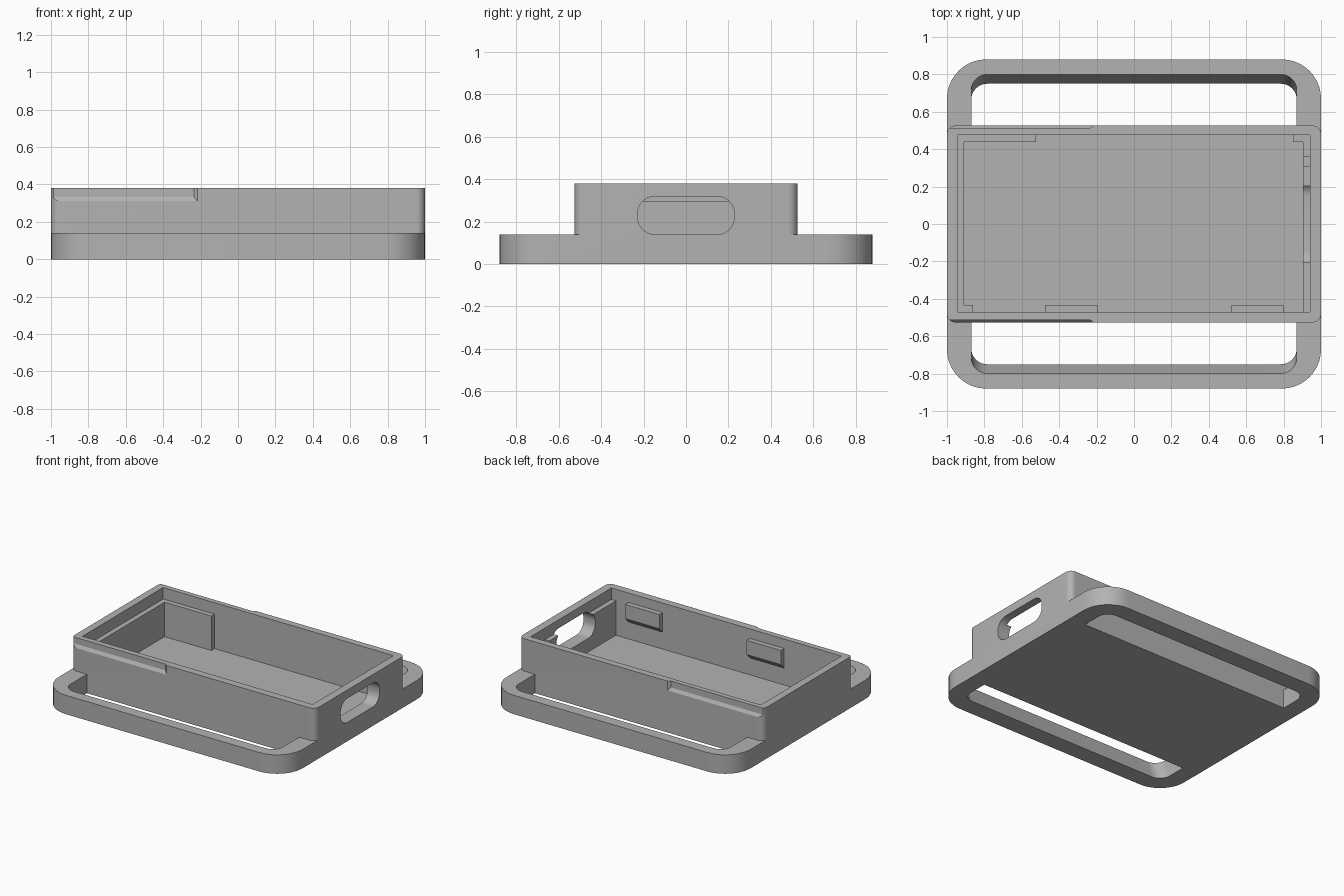
import bpy, bmesh, math

cube = bpy.data.objects.get("Cube")
if cube:
    bpy.data.objects.remove(cube, do_unlink=True)

grey = bpy.data.materials.new("plain grey")
grey.use_nodes = True
grey.diffuse_color = (0.45, 0.45, 0.45, 1)
grey.node_tree.nodes["Principled BSDF"].inputs["Base Color"].default_value = (0.45, 0.45, 0.45, 1)


def loft(name, ring_a, ring_b):
    """Closed solid between two rings with the same number of points."""
    bm = bmesh.new()
    a = [bm.verts.new(p) for p in ring_a]
    b = [bm.verts.new(p) for p in ring_b]
    bm.faces.new(a)
    bm.faces.new(b)
    for i in range(len(a)):
        j = (i + 1) % len(a)
        bm.faces.new((a[i], a[j], b[j], b[i]))
    bmesh.ops.recalc_face_normals(bm, faces=bm.faces)
    mesh = bpy.data.meshes.new(name)
    bm.to_mesh(mesh)
    bm.free()
    mesh.materials.append(grey)
    ob = bpy.data.objects.new(name, mesh)
    bpy.context.collection.objects.link(ob)
    return ob


def rounded(u0, u1, v0, v1, radii, steps=10):
    """Rounded rectangle; radii run from the low corner counter-clockwise."""
    pts = []
    spots = ((u0, v0, 1, 1), (u1, v0, -1, 1), (u1, v1, -1, -1), (u0, v1, 1, -1))
    for k, (u, v, su, sv) in enumerate(spots):
        r = radii[k]
        if r == 0:
            pts.append((u, v))
            continue
        for i in range(steps + 1):
            t = math.pi + (k + i / steps) * math.pi / 2
            pts.append((u + su * r + r * math.cos(t), v + sv * r + r * math.sin(t)))
    return pts


def slab(name, outline, z0, z1):
    return loft(name, [(x, y, z0) for x, y in outline], [(x, y, z1) for x, y in outline])


def block(name, x0, x1, y0, y1, z0, z1):
    return slab(name, rounded(x0, x1, y0, y1, (0, 0, 0, 0)), z0, z1)


def boolean(ob, other, operation="DIFFERENCE"):
    mod = ob.modifiers.new(operation.lower(), "BOOLEAN")
    mod.operation = operation
    mod.solver = "EXACT"
    mod.object = other
    bpy.context.view_layer.objects.active = ob
    bpy.ops.object.modifier_apply(modifier=mod.name)
    bpy.data.objects.remove(other, do_unlink=True)


def cable_hole(x0, x1):
    outline = rounded(-0.228, 0.228, 0.14, 0.318, (0.08,) * 4)
    return loft("hole_cutter", [(x0, y, z) for y, z in outline], [(x1, y, z) for y, z in outline])


FLOOR, SUPPORT = 0.04, 0.295

# Base plate joined with the raised tray
body = slab("tray_body", rounded(-1, 1, -0.88, 0.88, (0.21,) * 4), 0, 0.14)
tray = slab("tray_wall", rounded(-1, 1, -0.526, 0.526, (0.045,) * 4), 0.02, 0.38)
boolean(body, tray, "UNION")
boolean(body, block("cavity_cutter", -0.945, 0.94, -0.47, 0.475, FLOOR, 0.5))
boolean(body, cable_hole(0.9, 1.1))

for side in (-1, 1):
    # Strap slot with a sloping outer wall, carried past both plate faces
    rings = []
    for z in (-0.014, 0.14):
        outer = 0.75 + 0.05 * z / 0.14
        outline = rounded(-0.87, 0.87, 0.526, outer, (0, 0, 0.085, 0.085))
        rings.append([(x, side * y, z) for x, y in outline])
    rings = [rings[0] + [], rings[1]]
    slot = loft("slot_cutter", *rings)
    for v in slot.data.vertices:
        if v.co.z > 0.1:
            v.co.z = 0.141
    boolean(body, slot)
    # Shallow grip recess with bevelled ends under the rim
    inner = rounded(-1.1, -0.235, 0.333, 0.45, (0, 0, 0, 0))
    outer = rounded(-1.1, -0.195, 0.283, 0.45, (0, 0, 0, 0))
    boolean(body, loft("grip_cutter", [(x, side * 0.512, z) for x, z in inner],
                       [(x, side * 0.544, z) for x, z in outer]))

# Support ledges inside the tray, sunk slightly into the walls
E = 0.01
Z0 = FLOOR - E
left_outline = [(-0.945 - E, -0.47 - E), (-0.86, -0.47 - E), (-0.86, -0.432), (-0.908, -0.432),
                (-0.908, 0.438), (-0.525, 0.438), (-0.525, 0.475 + E), (-0.945 - E, 0.475 + E)]
right_outline = [(0.94 + E, -0.47 - E), (0.94 + E, 0.475 + E), (0.85, 0.475 + E),
                 (0.85, 0.438), (0.903, 0.438), (0.903, -0.47 - E)]
supports = [slab("solid_end_support", left_outline, Z0, SUPPORT),
            slab("open_end_support", right_outline, Z0, SUPPORT)]
boolean(supports[1], cable_hole(0.8, 1.1))
boolean(supports[1], block("notch_cutter", 0.88, 0.94, 0.31, 0.36, 0.2, 0.5))

# Snap clips on the front wall with sloping undersides
clip_profile = [(-0.47 - E, 0.165), (-0.47, 0.165), (-0.432, 0.205), (-0.432, 0.31), (-0.47 - E, 0.31)]
clips = [loft("snap_clip", [(x, y, z) for y, z in clip_profile],
              [(x + 0.28, y, z) for y, z in clip_profile]) for x in (-0.475, 0.52)]

# Smooth the rounded corners, keep edges sharp
for ob in [body] + supports + clips:
    bpy.ops.object.select_all(action="DESELECT")
    ob.select_set(True)
    bpy.context.view_layer.objects.active = ob
    bpy.ops.object.shade_smooth_by_angle(angle=math.radians(30))
